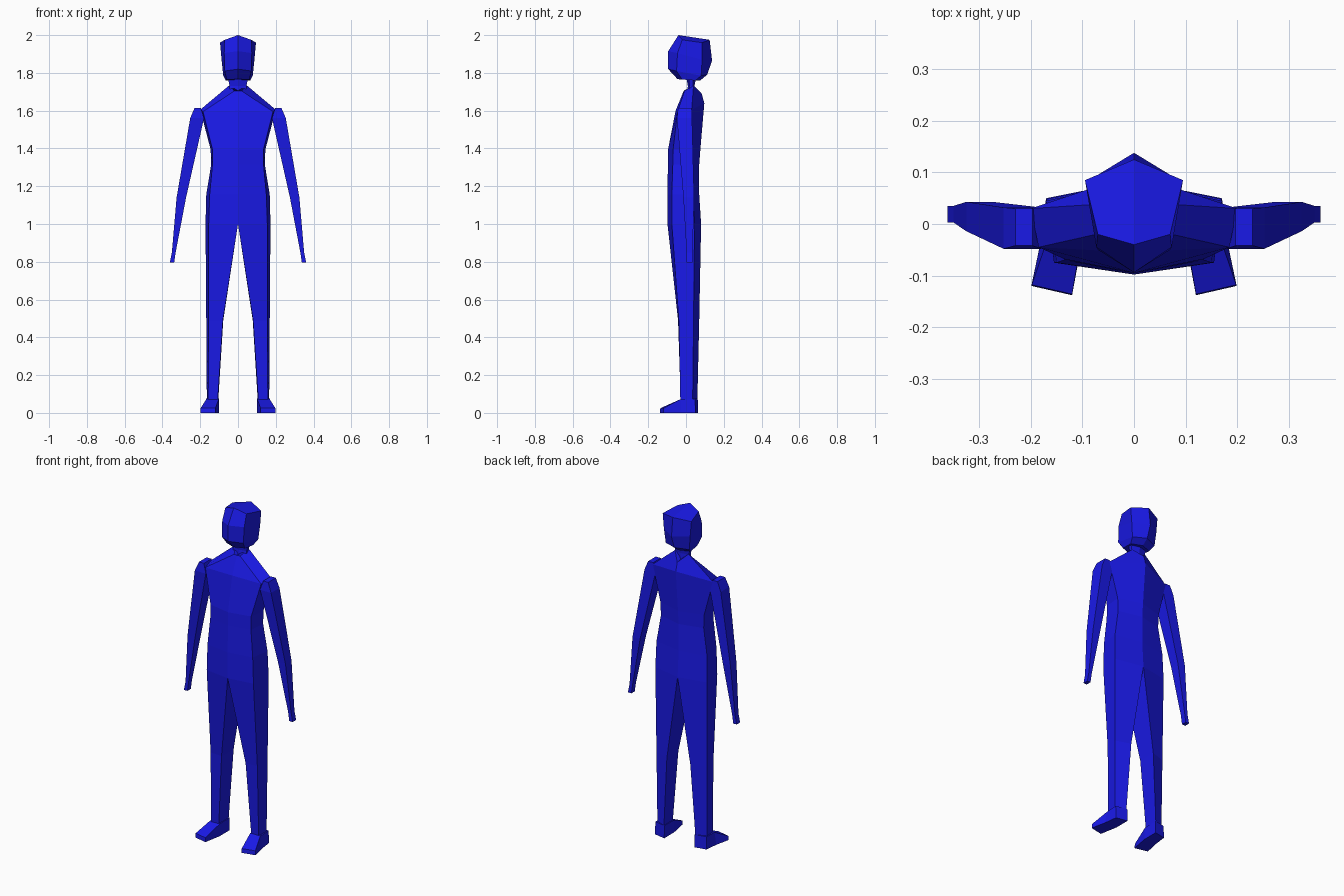
import bpy, bmesh

blue = bpy.data.materials.new("blue")
blue.diffuse_color = (0.01, 0.01, 0.8, 1)


def loft(name, rings, closed=True, bottom=True, top=True):
    """Skin a stack of equal-length rings (low to high) and mirror it across x = 0."""
    bm = bmesh.new()
    vs = [[bm.verts.new(p) for p in r] for r in rings]
    n = len(rings[0])
    for a, b in zip(vs, vs[1:]):
        for i in range(n if closed else n - 1):
            j = (i + 1) % n
            bm.faces.new((a[i], a[j], b[j], b[i]))
    if bottom:
        bm.faces.new(vs[0][::-1])
    if top:
        bm.faces.new(vs[-1])
    bmesh.ops.recalc_face_normals(bm, faces=bm.faces)
    # mirrored copy, welded on the centre line
    geo = bmesh.ops.duplicate(bm, geom=bm.verts[:] + bm.edges[:] + bm.faces[:])["geom"]
    for v in [g for g in geo if isinstance(g, bmesh.types.BMVert)]:
        v.co.x *= -1
    bmesh.ops.reverse_faces(bm, faces=[g for g in geo if isinstance(g, bmesh.types.BMFace)])
    if not closed:
        bmesh.ops.remove_doubles(bm, verts=bm.verts[:], dist=0.0005)
    bmesh.ops.recalc_face_normals(bm, faces=bm.faces)
    me = bpy.data.meshes.new(name)
    bm.to_mesh(me)
    bm.free()
    me.materials.append(blue)
    ob = bpy.data.objects.new(name, me)
    bpy.context.collection.objects.link(ob)
    return ob


def half(z, front, fx, fy, bx, by, back):
    """Half hexagon: front centre, front side, back side, back centre."""
    return [(0, front, z), (fx, fy, z), (bx, by, z), (0, back, z)]


def box(z, x0, x1, y0, y1):
    return [(x0, y0, z), (x1, y0, z), (x1, y1, z), (x0, y1, z)]


# Torso, hips to base of neck
hip = half(1.0, -0.098, 0.155, -0.075, 0.172, 0.045, 0.08)
loft("torso", [
    hip,
    half(1.155, -0.098, 0.15, -0.075, 0.168, 0.04, 0.07),
    half(1.315, -0.096, 0.135, -0.07, 0.142, 0.035, 0.07),
    half(1.395, -0.095, 0.135, -0.068, 0.145, 0.035, 0.076),
    [(0, -0.055, 1.6), (0.185, -0.045, 1.595), (0.2, 0.03, 1.605), (0, 0.097, 1.64)],
    [(0, -0.012, 1.705), (0.02, -0.008, 1.704), (0.045, 0.04, 1.735), (0, 0.083, 1.69)],
], closed=False, bottom=False)

# Legs, continuing the hip outline down to the ankle
loft("legs", [
    [(0.108, -0.028, 0.06), (0.158, -0.03, 0.06), (0.165, 0.035, 0.06), (0.105, 0.06, 0.06)],
    [(0.08, -0.042, 0.49), (0.155, -0.038, 0.49), (0.168, 0.04, 0.49), (0.078, 0.07, 0.49)],
    hip,
], top=False)

# Feet, turned slightly outward, from heel to toe
loft("feet", [
    [(0.1, 0.064, 0), (0.17, 0.05, 0), (0.17, 0.048, 0.075), (0.1, 0.062, 0.075)],
    [(0.1, -0.03, 0), (0.18, -0.03, 0), (0.168, -0.03, 0.072), (0.102, -0.03, 0.072)],
    [(0.12, -0.138, 0), (0.199, -0.12, 0), (0.198, -0.118, 0.025), (0.12, -0.136, 0.025)],
])

# Arms, hand to shoulder
loft("arms", [
    box(0.795, 0.338, 0.361, 0.003, 0.035),
    box(0.85, 0.33, 0.35, 0.003, 0.035),
    box(1.14, 0.275, 0.325, -0.014, 0.043),
    box(1.56, 0.18, 0.253, -0.048, 0.032),
    box(1.615, 0.197, 0.23, -0.042, 0.03),
])

# Neck
loft("neck", [
    half(1.68, 0.0, 0.045, 0.015, 0.045, 0.035, 0.05),
    half(1.73, 0.01, 0.045, 0.018, 0.045, 0.036, 0.045),
    half(1.785, 0.0, 0.055, 0.015, 0.055, 0.04, 0.055),
], closed=False)

# Head, chin to crown
loft("head", [
    [(0, -0.045, 1.767), (0.06, -0.02, 1.765), (0.065, 0.05, 1.76), (0, 0.075, 1.76)],
    [(0, -0.094, 1.82), (0.07, -0.05, 1.81), (0.078, 0.08, 1.785), (0, 0.112, 1.79)],
    [(0, -0.094, 1.915), (0.073, -0.045, 1.905), (0.087, 0.085, 1.87), (0, 0.138, 1.865)],
    [(0, -0.04, 2.0), (0.07, -0.02, 1.975), (0.095, 0.085, 1.96), (0, 0.125, 1.975)],
], closed=False)
